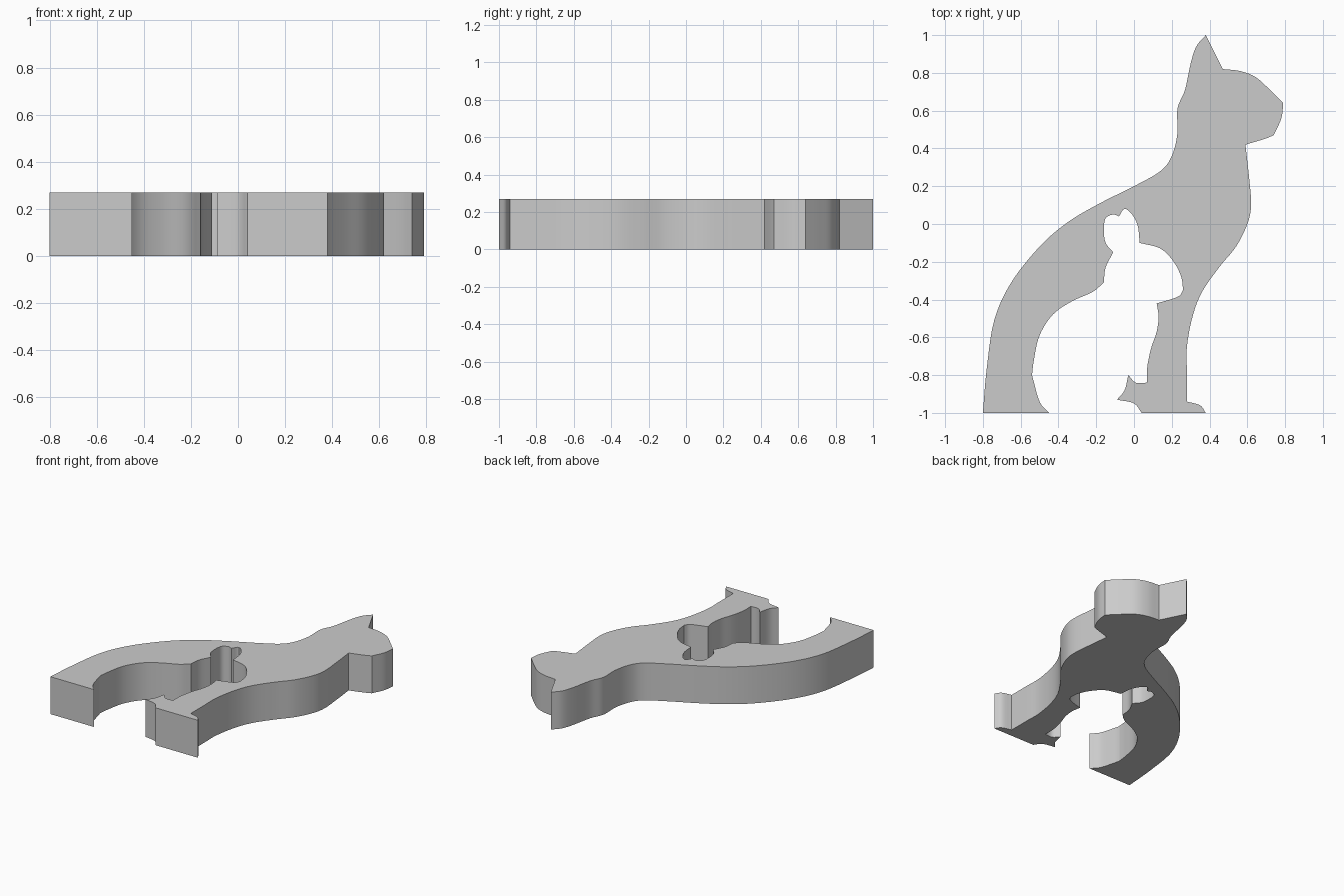
import bpy
import bmesh
from mathutils import Vector

THICKNESS = 0.27
STEPS = 5  # curve subdivisions between neighbouring outline points

default_cube = bpy.data.objects.get("Cube")
if default_cube:
    bpy.data.objects.remove(default_cube, do_unlink=True)

# Outer silhouette: smooth runs that meet at sharp corners, in hundredths
outer_runs = {
    "back_and_ear": [(-80, -100), (-78, -77), (-74, -51), (-65, -31), (-50, -12), (-35, 1),
                     (-18, 11), (0, 20), (14, 28), (20, 36), (23, 48), (23, 61),
                     (27, 71), (30, 85), (33, 94), (38, 100)],
    "forehead": [(47, 82), (56, 81), (64, 78), (71, 72), (79, 64)],
    "muzzle": [(79, 64), (78, 56), (74, 47)],
    "chin": [(74, 47), (69, 45), (59, 42)],
    "chest": [(59, 42), (61, 24), (62, 10), (60, 0), (54, -12), (45, -23), (36, -36),
              (31, -49), (28, -65), (28, -78), (28, -94)],
    "front_toe": [(28, -94), (35, -96), (38, -100)],
}

# Inner cut-out: a small seated animal shape between the legs
inner_runs = {
    "tail_underside": [(4, -100), (0, -95), (-9, -93)],
    "tail_tip": [(-9, -93), (-5, -88), (-3, -80)],
    "tail_top": [(-3, -80), (1, -84), (7, -84)],
    "small_back": [(7, -84), (7, -76), (9, -66), (12, -57), (13, -49), (12, -42)],
    "small_neck": [(12, -42), (19, -40), (24, -38), (26, -35)],
    "small_head": [(26, -35), (25, -28), (21, -20), (14, -13), (3, -10)],
    "first_ear": [(3, -10), (2, -1), (-1, 5), (-5, 8), (-8, 4)],
    "second_ear": [(-8, 4), (-11, 5), (-15, 3), (-16, -3), (-15, -10), (-11, -15)],
    "small_cheek": [(-11, -15), (-15, -23), (-16, -31)],
    "small_chest": [(-16, -31), (-22, -36), (-33, -41), (-43, -48), (-50, -59),
                    (-53, -72), (-54, -80)],
    "hind_foot": [(-54, -80), (-50, -94), (-45, -100)],
}


def smooth_run(points):
    """Catmull-Rom curve through the points, leaving both ends sharp."""
    pts = [Vector((x, y, 0)) / 100 for x, y in points]
    pts = [2 * pts[0] - pts[1]] + pts + [2 * pts[-1] - pts[-2]]
    result = []
    for a, b, c, d in zip(pts, pts[1:], pts[2:], pts[3:]):
        tangent_b, tangent_c = (c - a) / 2, (d - b) / 2
        for step in range(STEPS):
            t = step / STEPS
            bend = (b - c) * 2 + tangent_b + tangent_c
            lift = (c - b) * 3 - tangent_b * 2 - tangent_c
            result.append(b + t * (tangent_b + t * (lift + t * bend)))
    result.append(pts[-2])
    return result


def trace(*groups):
    """Join all runs into one closed loop without doubled corners."""
    loop = []
    for runs in groups:
        for points in runs.values():
            for p in smooth_run(points):
                if not loop or (p - loop[-1]).length > 0.0001:
                    loop.append(p)
    return loop


def extrude_outline(name, loop, height, material):
    bm = bmesh.new()
    base = bm.faces.new([bm.verts.new(p) for p in loop])
    extruded = bmesh.ops.extrude_face_region(bm, geom=[base], use_keep_orig=True)
    top = [v for v in extruded["geom"] if isinstance(v, bmesh.types.BMVert)]
    bmesh.ops.translate(bm, verts=top, vec=(0, 0, height))
    bmesh.ops.recalc_face_normals(bm, faces=bm.faces)
    # Triangulate the concave caps so they fill cleanly
    caps = [f for f in bm.faces if len(f.verts) > 4]
    bmesh.ops.triangulate(bm, faces=caps)
    mesh = bpy.data.meshes.new(name)
    bm.to_mesh(mesh)
    bm.free()
    mesh.materials.append(material)
    obj = bpy.data.objects.new(name, mesh)
    bpy.context.collection.objects.link(obj)
    return obj


# Plain grey material
grey = bpy.data.materials.new("plain_grey")
grey.use_nodes = True
colour = (0.6, 0.6, 0.6, 1)
grey.diffuse_color = colour
grey.node_tree.nodes["Principled BSDF"].inputs["Base Color"].default_value = colour

# Flat cat figure lying on its back face
cat = extrude_outline("cat_silhouette", trace(outer_runs, inner_runs), THICKNESS, grey)
bpy.ops.object.select_all(action="DESELECT")
cat.select_set(True)
bpy.context.view_layer.objects.active = cat
bpy.ops.object.shade_smooth_by_angle(angle=0.5)
